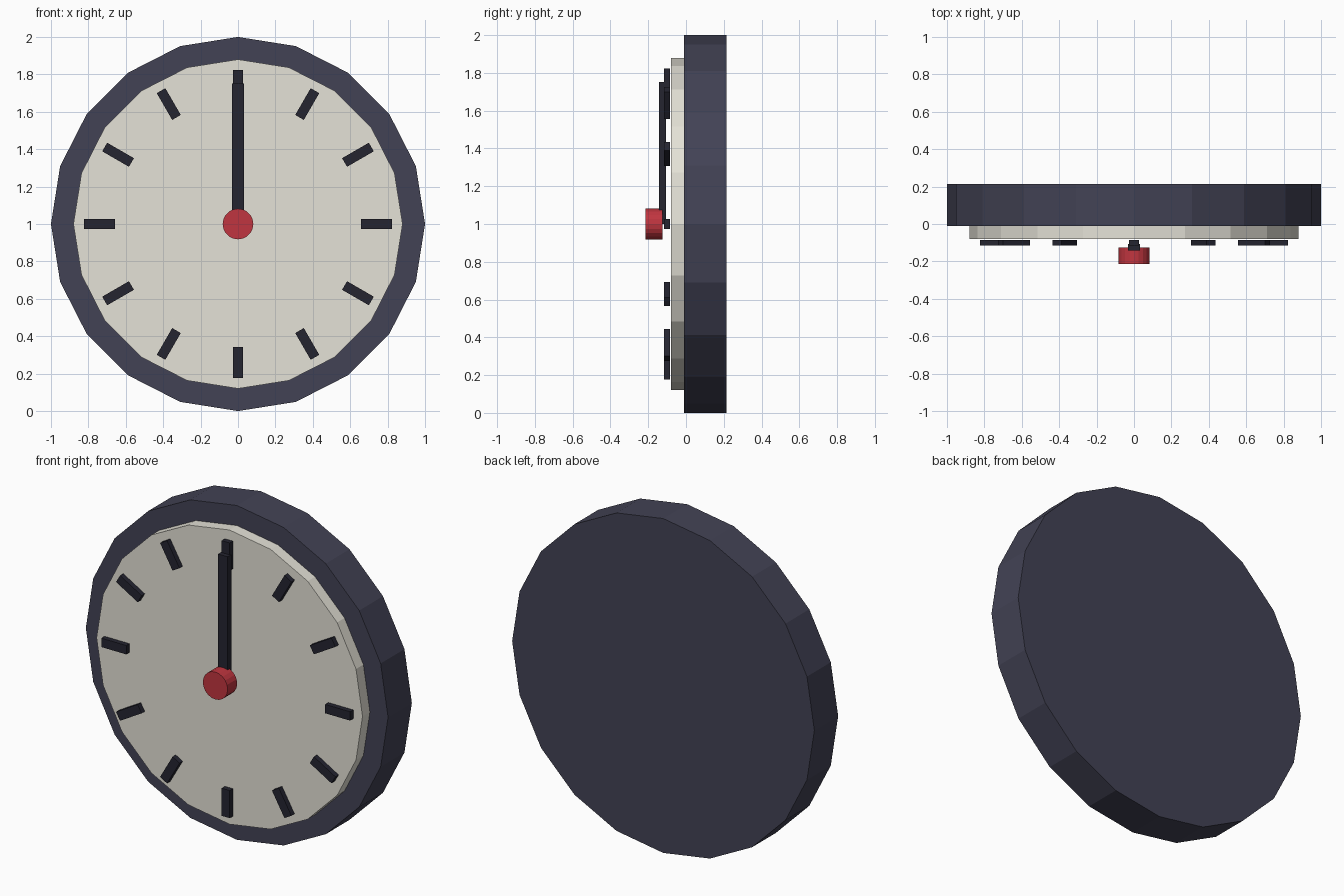
import bpy
from math import pi, sin, cos

cube = bpy.data.objects.get("Cube")
if cube:
    bpy.data.objects.remove(cube, do_unlink=True)


def material(name, rgb):
    mat = bpy.data.materials.new(name)
    mat.use_nodes = True
    mat.diffuse_color = (*rgb, 1)
    mat.node_tree.nodes["Principled BSDF"].inputs["Base Color"].default_value = (*rgb, 1)
    return mat


navy = material("slate navy", (0.055, 0.055, 0.09))
cream = material("cream", (0.78, 0.76, 0.68))
dark = material("near black", (0.018, 0.018, 0.03))
red = material("red", (0.53, 0.036, 0.05))

CENTRE = 1.0  # height of the clock's middle


def finish(name, mat):
    obj = bpy.context.object
    obj.name = obj.data.name = name
    obj.data.materials.append(mat)
    return obj


def disc(name, radius, front, back, mat, sides=20):
    """Flat-shaded disc facing the front, between two depths."""
    bpy.ops.mesh.primitive_cylinder_add(
        vertices=sides, radius=radius, depth=back - front,
        location=(0, (front + back) / 2, CENTRE), rotation=(pi / 2, 0, 0))
    return finish(name, mat)


def bar(name, angle, inner, outer, width, front, back, mat):
    """Radial bar, with the angle measured clockwise from twelve."""
    mid = (inner + outer) / 2
    bpy.ops.mesh.primitive_cube_add(
        size=1, location=(mid * sin(angle), (front + back) / 2, CENTRE + mid * cos(angle)),
        rotation=(0, angle, 0))
    obj = finish(name, mat)
    obj.scale = (width, back - front, outer - inner)
    return obj


# Case, dial and centre cap
disc("case", 1.0, -0.01, 0.215, navy)
disc("dial", 0.88, -0.08, -0.01, cream)
disc("centre_cap", 0.082, -0.215, -0.125, red)

# Hour markers, standing just off the dial
for hour in range(1, 13):
    bar(f"hour_marker_{hour}", hour * pi / 6, 0.658, 0.823, 0.053, -0.116, -0.086, dark)

# Hand pointing to twelve
bar("hand", 0, 0, 0.752, 0.063, -0.143, -0.107, dark)
